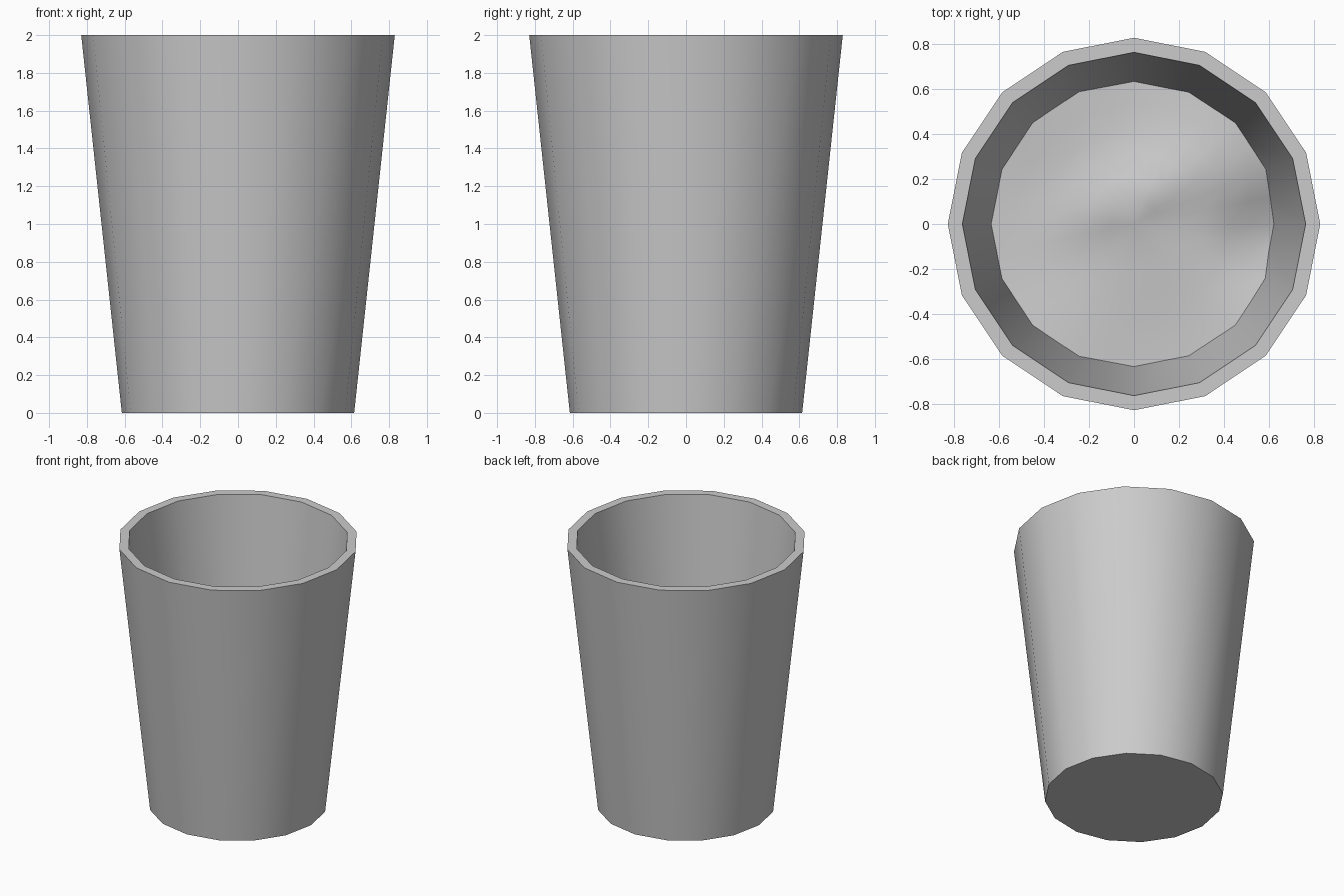
import bpy, bmesh, math

if "Cube" in bpy.data.objects:
    bpy.data.objects.remove(bpy.data.objects["Cube"])

SIDES = 16


def inner_radius(z):
    return 0.765 - 0.1065 * (2.0 - z)


def finish(name, bm):
    bmesh.ops.recalc_face_normals(bm, faces=bm.faces)
    mesh = bpy.data.meshes.new(name)
    bm.to_mesh(mesh)
    bm.free()
    obj = bpy.data.objects.new(name, mesh)
    bpy.context.collection.objects.link(obj)
    bpy.ops.object.select_all(action='DESELECT')
    obj.select_set(True)
    bpy.context.view_layer.objects.active = obj
    bpy.ops.object.shade_smooth_by_angle(angle=math.radians(35))
    return obj


def bridge(bm, a, b):
    n = len(a)
    for i in range(n):
        j = (i + 1) % n
        bm.faces.new((a[i], a[j], b[j], b[i]))


# Tapered cup: outer wall, rim, inner wall and floor
bm = bmesh.new()
profile = [(0.615, 0.0), (0.83, 2.0), (0.765, 2.0), (inner_radius(0.07), 0.07)]
rings = [[bm.verts.new((r * math.cos(2 * math.pi * i / SIDES),
                        r * math.sin(2 * math.pi * i / SIDES), z))
          for i in range(SIDES)] for r, z in profile]
for a, b in zip(rings, rings[1:]):
    bridge(bm, a, b)
bm.faces.new(rings[0][::-1])
bm.faces.new(rings[-1])
finish("cup", bm)


# Gently uneven surface of the contents inside the cup
def fill_height(x, y):
    dip = 0.12 * math.exp(-((x - 0.62) ** 2 + (y + 0.05) ** 2) / 0.03)
    ridge = 0.05 * math.exp(-((y - 0.13 - 0.33 * x) ** 2) / 0.02 - x * x / 0.12)
    ripple = 0.02 * math.sin(6 * x + 1) * math.cos(5 * y)
    return 0.80 - dip + ridge + ripple


bm = bmesh.new()
segments, ring_count = 32, 6
rings = []
for k in range(1, ring_count + 1):
    ring = []
    for i in range(segments):
        t = 2 * math.pi * i / segments
        # odd points lie on the middles of the cup's flat sides
        flat = math.cos(math.pi / SIDES) if i % 2 else 1.0
        r = 0.64 * flat * k / ring_count
        z = fill_height(r * math.cos(t), r * math.sin(t))
        if k == ring_count:
            r = inner_radius(z) * flat
        ring.append(bm.verts.new((r * math.cos(t), r * math.sin(t), z)))
    rings.append(ring)
for a, b in zip(rings, rings[1:]):
    bridge(bm, a, b)
centre = bm.verts.new((0, 0, fill_height(0, 0)))
for i in range(segments):
    bm.faces.new((centre, rings[0][i], rings[0][(i + 1) % segments]))
finish("contents_surface", bm)
